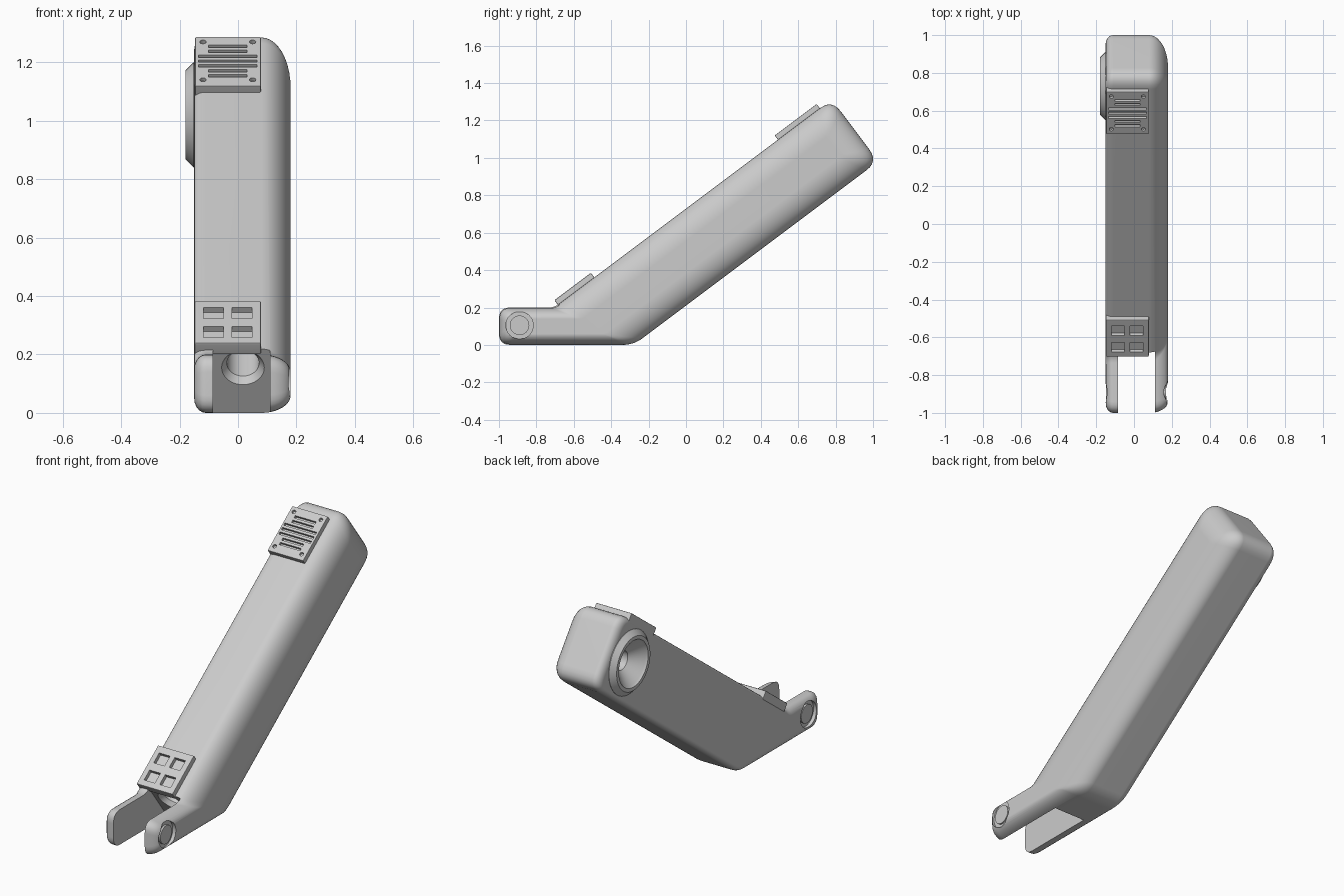
import bpy, bmesh, math
from mathutils import Matrix, Vector

if "Cube" in bpy.data.objects:
    bpy.data.objects.remove(bpy.data.objects["Cube"], do_unlink=True)

GREY = bpy.data.materials.new("plain grey")
GREY.use_nodes = True
GREY.diffuse_color = (0.6, 0.6, 0.6, 1)
GREY.node_tree.nodes["Principled BSDF"].inputs["Base Color"].default_value = (0.6, 0.6, 0.6, 1)

# Sloped frame: local x across, y up the slope, z out of the sloping top face
SLOPE = Matrix(((1, 0, 0, 0), (0, 0.8, -0.6, 0), (0, 0.6, 0.8, 0.729), (0, 0, 0, 1)))


def side_frame(y, z):
    """Local z points along world +x."""
    return Matrix.Translation((0, y, z)) @ Matrix.Rotation(math.pi / 2, 4, 'Y')


def finish(name, bm, matrix=Matrix()):
    bm.transform(matrix)
    bmesh.ops.recalc_face_normals(bm, faces=bm.faces[:])
    mesh = bpy.data.meshes.new(name)
    bm.to_mesh(mesh)
    bm.free()
    mesh.materials.append(GREY)
    ob = bpy.data.objects.new(name, mesh)
    bpy.context.collection.objects.link(ob)
    return ob


def loft(bm, rings):
    """Skin closed rings of points and cap both ends."""
    rows = [[bm.verts.new(p) for p in ring] for ring in rings]
    n = len(rows[0])
    for a, b in zip(rows, rows[1:]):
        for i in range(n):
            bm.faces.new((a[i], a[(i + 1) % n], b[(i + 1) % n], b[i]))
    bm.faces.new(rows[0])
    bm.faces.new(rows[-1])


def revolve(name, profile, matrix, n=48):
    """Turn (radius, height) points about local z."""
    bm = bmesh.new()
    ang = [2 * math.pi * i / n for i in range(n)]
    loft(bm, [[(r * math.cos(a), r * math.sin(a), h) for a in ang] for r, h in profile])
    return finish(name, bm, matrix)


def boxes(name, ranges, matrix, bevel=0):
    bm = bmesh.new()
    for x0, x1, y0, y1, z0, z1 in ranges:
        loft(bm, [[(x0, y0, z), (x1, y0, z), (x1, y1, z), (x0, y1, z)] for z in (z0, z1)])
    if bevel:
        bmesh.ops.bevel(bm, geom=bm.edges[:], offset=bevel, segments=2, affect='EDGES', profile=0.5)
    return finish(name, bm, matrix)


def cut(target, cutter):
    cutter.hide_render = True
    mod = target.modifiers.new("cut", 'BOOLEAN')
    mod.operation, mod.solver, mod.object = 'DIFFERENCE', 'EXACT', cutter
    bpy.context.view_layer.objects.active = target
    bpy.ops.object.modifier_apply(modifier=mod.name)
    bpy.data.objects.remove(cutter, do_unlink=True)


# Side outline corners (y, z) with corner roundings, anticlockwise from the fork tip
CORNERS = [Vector(p) for p in ((-1, 0), (-0.28, 0), (1.028, 0.981),
                               (0.779, 1.313), (-0.705, 0.2), (-1, 0.2))]
ROUND = (0.06, 0.06, 0.08, 0.08, 0.03, 0.06)


def outline(x, inset, k):
    """Rounded outline at x, each edge moved inward by its own inset times k."""
    n = len(CORNERS)
    dirs = [(CORNERS[(i + 1) % n] - CORNERS[i]).normalized() for i in range(n)]
    pts = []
    for i in range(n):
        d0, d1 = dirs[i - 1], dirs[i]
        p0 = CORNERS[i] + Vector((-d0.y, d0.x)) * inset[i - 1] * k
        p1 = CORNERS[i] + Vector((-d1.y, d1.x)) * inset[i] * k
        diff = p1 - p0
        t = (diff.x * d1.y - diff.y * d1.x) / (d0.x * d1.y - d0.y * d1.x)
        c = p0 + d0 * t
        r = max(ROUND[i] - 0.5 * k * max(inset[i - 1], inset[i]), 0.02)
        a, b = c - d0 * r, c + d1 * r
        for s in range(7):
            u = s / 6
            q = a * (1 - u) ** 2 + c * 2 * u * (1 - u) + b * u * u
            pts.append((x, q.x, q.y))
    return pts


# Body with fork: tight edges on the flat side, broad rounding on the other
FLAT_SIDE = (0.05, 0.025, 0.05, 0.025, 0.05, 0.05)
ROUND_SIDE = (0.06, 0.14, 0.14, 0.14, 0.06, 0.06)
rings = []
for s in range(6):
    a = math.pi / 2 * (1 - s / 5)
    rings.append(outline(-0.11 - 0.04 * math.sin(a), FLAT_SIDE, 1 - math.cos(a)))
for s in range(11):
    a = math.pi / 2 * s / 10
    rings.append(outline(0.08 + 0.1 * math.sin(a), ROUND_SIDE, 1 - math.cos(a)))
bm = bmesh.new()
loft(bm, rings)
body = finish("arm_body", bm)

# Fork gap and the socket in its end wall
cut(body, boxes("fork_gap", [(-0.085, 0.11, -1.6, -0.85, -1.2, 0.3)], SLOPE))
socket = SLOPE @ Matrix.Translation((0.017, -0.85, -0.08)) @ Matrix.Rotation(-math.pi / 2, 4, 'X')
cut(body, revolve("socket_cutter", [(0.073, -0.03), (0.073, 0), (0.055, 0.025), (0.055, 0.25)], socket))

# Pivot recesses and pins on the fork tips
pivot = side_frame(-0.89, 0.105)
parts = [body]
for name, lo, hi, pin_lo, pin_hi in (("left", 0.16, 0.3, 0.13, 0.17), ("right", -0.3, -0.13, -0.14, -0.1)):
    cut(body, revolve("recess_cutter", [(0.073, lo), (0.073, hi)], pivot))
    parts.append(revolve(name + "_pivot_pin", [(0.052, pin_lo), (0.052, pin_hi)], pivot))

# Round dished port on the flat side
port = side_frame(0.73, 1.02)
cut(body, revolve("port_cutter", [(0.145, -0.3), (0.145, -0.045)], port))
parts.append(revolve("side_port", [(0.146, -0.05), (0.146, -0.14), (0.18, -0.14), (0.18, -0.152),
                                   (0.152, -0.18), (0.132, -0.18), (0.125, -0.168),
                                   (0.055, -0.105), (0.055, -0.06)], port))

# Upper vent plate with slots and screw holes
vent = boxes("vent_plate", [(-0.147, 0.078, 0.614, 0.894, -0.02, 0.028)], SLOPE, 0.004)
slots = []
for i in range(-3, 4):
    half = 0.1 if abs(i) < 2 else 0.066
    y = 0.755 + i * 0.028
    slots.append((-0.035 - half, -0.035 + half, y - 0.007, y + 0.007, 0.012, 0.06))
cut(vent, boxes("slot_cutter", slots, SLOPE))
for x in (-0.12, 0.05):
    for y in (0.648, 0.864):
        hole = SLOPE @ Matrix.Translation((x, y, 0))
        cut(vent, revolve("screw_cutter", [(0.011, 0.014), (0.011, 0.06)], hole, 16))
parts.append(vent)

# Lower plate with four square pockets
panel = boxes("pocket_plate", [(-0.149, 0.079, -0.857, -0.613, -0.02, 0.03)], SLOPE, 0.006)
pockets = [(x, x + 0.068, y, y + 0.062, 0.008, 0.06) for x in (-0.118, -0.02) for y in (-0.824, -0.716)]
cut(panel, boxes("pocket_cutter", pockets, SLOPE))
parts.append(panel)

# Smooth shading with crisp edges
for ob in parts:
    bpy.ops.object.select_all(action='DESELECT')
    ob.select_set(True)
    bpy.context.view_layer.objects.active = ob
    bpy.ops.object.shade_smooth_by_angle(angle=math.radians(32))
    mod = ob.modifiers.new("even_shading", 'WEIGHTED_NORMAL')
    mod.keep_sharp = True
